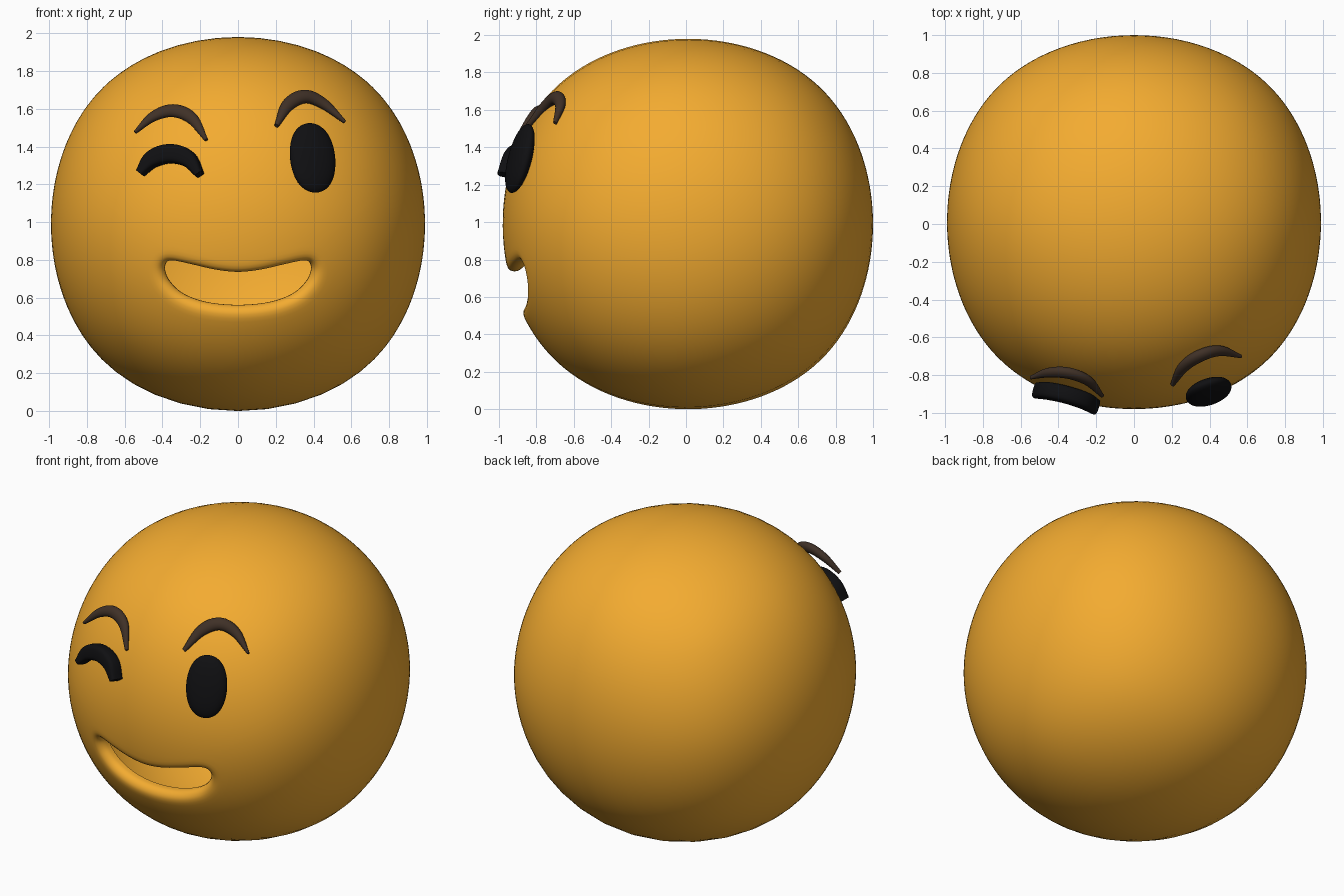
import bpy, bmesh, math
from mathutils import Matrix, Vector
from mathutils.bvhtree import BVHTree

if "Cube" in bpy.data.objects:
    bpy.data.objects.remove(bpy.data.objects["Cube"])

CENTRE = Vector((0, 0.01, 0.99))


def material(name, rgb):
    m = bpy.data.materials.new(name)
    m.diffuse_color = (*rgb, 1)
    m.use_nodes = True
    m.node_tree.nodes["Principled BSDF"].inputs["Base Color"].default_value = m.diffuse_color
    return m


YELLOW = material("yellow", (0.90, 0.41, 0.03))
BLACK = material("black", (0.005, 0.005, 0.006))
BROWN = material("brown", (0.05, 0.03, 0.02))


def spline(pts, steps, closed=False):
    """Catmull-Rom samples through the points."""
    pts = [Vector(p) for p in pts]
    n = len(pts)
    if closed:
        get = lambda i: pts[i % n]
    else:
        ends = {-1: 2 * pts[0] - pts[1], n: 2 * pts[-1] - pts[-2]}
        get = lambda i: ends[i] if i in ends else pts[i]
    out = []
    for i in range(n if closed else n - 1):
        a, b, c, d = (get(i + k) for k in (-1, 0, 1, 2))
        for s in range(steps):
            t = s / steps
            out.append(0.5 * (2 * b + (c - a) * t + (2 * a - 5 * b + 4 * c - d) * t * t
                              + (3 * b - a - 3 * c + d) * t ** 3))
    return out if closed else out + [pts[-1]]


def finish(bm, name, mat, angle=60):
    me = bpy.data.meshes.new(name)
    bmesh.ops.recalc_face_normals(bm, faces=bm.faces)
    bm.to_mesh(me)
    bm.free()
    ob = bpy.data.objects.new(name, me)
    bpy.context.collection.objects.link(ob)
    me.materials.append(mat)
    bpy.ops.object.select_all(action='DESELECT')
    ob.select_set(True)
    bpy.context.view_layer.objects.active = ob
    bpy.ops.object.shade_smooth_by_angle(angle=math.radians(angle))
    return ob


def bridge(bm, r0, r1):
    n = len(r0)
    for i in range(n):
        bm.faces.new((r0[i], r0[(i + 1) % n], r1[(i + 1) % n], r1[i]))


def soft_cube(name, half, mat, levels):
    """Smoothed cube whose finished half sizes are as given."""
    bm = bmesh.new()
    bmesh.ops.create_cube(bm, size=2 / 0.8395)
    for v in bm.verts:
        v.co = Vector([a * b for a, b in zip(v.co, half)])
    ob = finish(bm, name, mat, 180)
    sub = ob.modifiers.new("smooth", 'SUBSURF')
    sub.levels = sub.render_levels = levels
    return ob


def sweep(name, pts, half_h, half_d, outward, mat, power=1.0):
    """Curved strip with a rounded section; half_h and half_d are given per point."""
    path = spline(pts, 8)
    size = spline([(h, d, 0) for h, d in zip(half_h, half_d)], 8)
    bm, rings = bmesh.new(), []
    for i, p in enumerate(path):
        tan = (path[min(i + 1, len(path) - 1)] - path[max(i - 1, 0)]).normalized()
        out = Vector(outward)
        out = (out - tan * out.dot(tan)).normalized()
        up = tan.cross(out)
        ring = []
        for k in range(24):
            c, s = math.cos(k * math.tau / 24), math.sin(k * math.tau / 24)
            c = math.copysign(abs(c) ** power, c)
            s = math.copysign(abs(s) ** power, s)
            ring.append(bm.verts.new(p + up * c * size[i].x + out * s * size[i].y))
        rings.append(ring)
    for a, b in zip(rings, rings[1:]):
        bridge(bm, a, b)
    bm.faces.new(rings[0])
    bm.faces.new(rings[-1])
    return finish(bm, name, mat)


# Guide shape for the head: a smoothed cube that rays are cast against
guide = soft_cube("head_guide", (0.99, 0.99, 0.99), YELLOW, 6)
guide.data.transform(Matrix.Translation(CENTRE))
bpy.context.view_layer.update()
tree = BVHTree.FromObject(guide, bpy.context.evaluated_depsgraph_get())
bpy.data.objects.remove(guide)


def on_head(origin, direction):
    hit = tree.ray_cast(origin, direction)[0]
    return hit if hit is not None else tree.find_nearest(CENTRE + direction)[0]


# Mouth outline, right half mirrored to the left
half = [(0, .725), (.12, .737), (.25, .766), (.35, .787), (.395, .78),
        (.41, .735), (.385, .67), (.31, .60), (.18, .552), (0, .535)]
outline = half + [(-x, z) for x, z in reversed(half[1:-1])]
mouth = spline([(x, 0, z) for x, z in outline], 6, True)
N = len(mouth)
sides = []
for i in range(N):
    t = (mouth[(i + 1) % N] - mouth[i - 1]).normalized()
    sides.append(Vector((-t.z, 0, t.x)))

# Head: hollow shell, rolled lip first, then rings running round to the back
bm, rings = bmesh.new(), []
lip = [(.015, .09), (.003, .065), (0, .048), (.004, .030), (.014, .014),
       (.028, .005), (.046, .001), (.065, 0)]
for off, depth in lip:
    ring = []
    for p, s in zip(mouth, sides):
        q = p + s * off
        hit = on_head(Vector((q.x, -3, q.z)), Vector((0, 1, 0)))
        ring.append(bm.verts.new(hit + (CENTRE - hit).normalized() * depth))
    rings.append(ring)
starts = [(v.co - CENTRE).normalized() for v in rings[-1]]
back = Vector((0, 0.94, 0.34)).normalized()
STEPS = 64
for k in range(1, STEPS):
    ring = []
    for d in starts:
        ang = d.angle(back)
        f = k / STEPS
        direction = (d * math.sin((1 - f) * ang) + back * math.sin(f * ang)).normalized()
        ring.append(bm.verts.new(on_head(CENTRE, direction)))
    rings.append(ring)
for a, b in zip(rings, rings[1:]):
    bridge(bm, a, b)
pole = bm.verts.new(on_head(CENTRE, back))
for i in range(N):
    bm.faces.new((rings[-1][i], rings[-1][(i + 1) % N], pole))
finish(bm, "head", YELLOW, 180)

# Open eye, tilted to lie on the head
eye = soft_cube("open_eye", (0.125, 0.05, 0.19), BLACK, 4)
eye.location = (0.395, -0.888, 1.34)
eye.rotation_euler = (math.radians(-15), 0, math.radians(19))

# Winking eye: a thick arch turned to the left
arch = [(-.518, 1.258), (-.455, 1.332), (-.36, 1.362), (-.265, 1.335), (-.203, 1.252)]
sweep("winking_eye",
      [(x, -.912 - .27 * (x + .36) + .2 * (z - 1.32), z) for x, z in arch],
      (.022, .045, .05, .045, .022), (.042, .045, .045, .045, .042),
      (-.26, -.95, .15), BLACK, 0.6)

# Eyebrows: tapered arches
sweep("left_eyebrow",
      [(-.545, -.812, 1.475), (-.45, -.787, 1.558), (-.345, -.79, 1.590),
       (-.245, -.83, 1.55), (-.168, -.91, 1.435)],
      (.008, .028, .036, .032, .01), (.012, .024, .028, .024, .01),
      (-.3, -.8, .5), BROWN)
sweep("right_eyebrow",
      [(.204, -.85, 1.51), (.265, -.755, 1.62), (.355, -.695, 1.665),
       (.455, -.672, 1.625), (.565, -.70, 1.53)],
      (.012, .034, .038, .03, .008), (.012, .026, .03, .026, .012),
      (.3, -.75, .55), BROWN)
